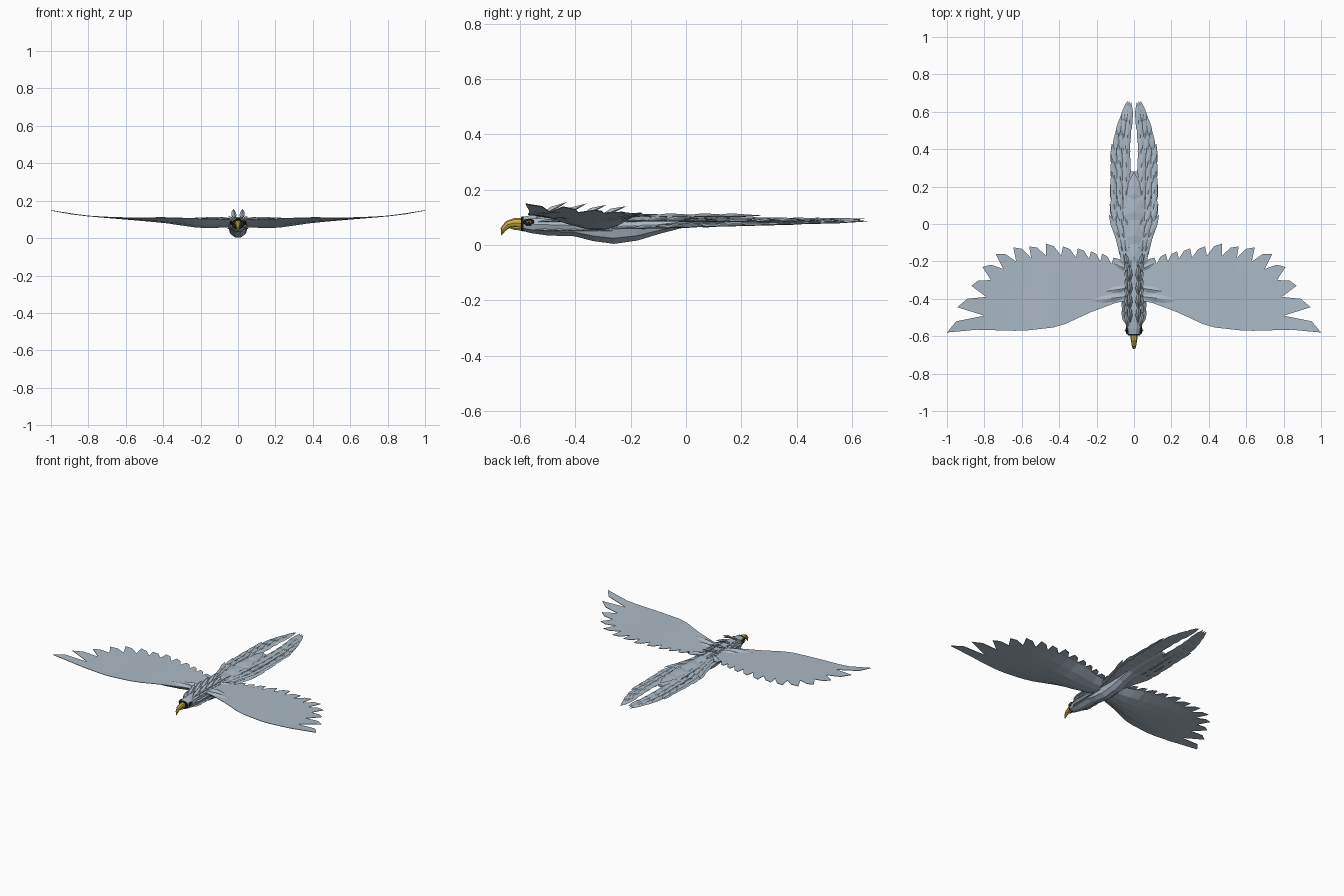
import bpy, bmesh, math
from mathutils import Vector

cube = bpy.data.objects.get("Cube")
if cube:
    bpy.data.objects.remove(cube)


def material(name, r, g, b):
    m = bpy.data.materials.new(name)
    m.use_nodes = True
    m.diffuse_color = (r, g, b, 1)
    node = m.node_tree.nodes["Principled BSDF"]
    node.inputs["Base Color"].default_value = (r, g, b, 1)
    node.inputs["Roughness"].default_value = 0.8
    return m


PLUMAGE = material("blue grey plumage", 0.41, 0.49, 0.56)
YELLOW = material("beak yellow", 0.6, 0.44, 0.06)
BLACK = material("mask black", 0.012, 0.012, 0.012)


def finish(name, bm, mat):
    bmesh.ops.recalc_face_normals(bm, faces=bm.faces)
    mesh = bpy.data.meshes.new(name)
    bm.to_mesh(mesh)
    bm.free()
    mesh.materials.append(mat)
    obj = bpy.data.objects.new(name, mesh)
    bpy.context.collection.objects.link(obj)
    return obj


def curve(points, x):
    """Piecewise linear lookup in (x, value) pairs."""
    if x <= points[0][0]:
        return points[0][1]
    for (a, va), (b, vb) in zip(points, points[1:]):
        if x <= b:
            return va + (vb - va) * (x - a) / (b - a)
    return points[-1][1]


def loft(name, stations, mat, sides=10):
    """Rings (y, z, half height, half width) swept along the middle plane."""
    bm = bmesh.new()
    rings = []
    centres = [Vector((0, s[0], s[1])) for s in stations]
    for i, (y, z, h, w) in enumerate(stations):
        tangent = centres[min(i + 1, len(centres) - 1)] - centres[max(i - 1, 0)]
        up = Vector((1, 0, 0)).cross(tangent).normalized()
        ring = []
        for k in range(sides):
            a = math.tau * k / sides
            ring.append(bm.verts.new(centres[i] + up * h * math.sin(a)
                                     + Vector((w * math.cos(a), 0, 0))))
        rings.append(ring)
    for p, q in zip(rings, rings[1:]):
        for k in range(sides):
            n = (k + 1) % sides
            bm.faces.new((p[k], p[n], q[n], q[k]))
    bm.faces.new(rings[0])
    bm.faces.new(rings[-1])
    return finish(name, bm, mat)


def feather(bm, base, tip, width, height):
    """Pointed leaf with a raised ridge above and a shallow keel below."""
    base, tip = Vector(base), Vector(tip)
    along = (tip - base).normalized()
    side = along.cross(Vector((0, 0, 1))).normalized()
    up = side.cross(along)

    def at(t, s):
        return bm.verts.new(base.lerp(tip, t) + side * s * width)

    ring = [at(0, 0), at(0.4, 1), at(0.75, 0.75), at(1, 0), at(0.75, -0.75), at(0.4, -1)]
    for lift in (height, -height / 2):
        apex = bm.verts.new(base.lerp(tip, 0.45) + up * lift)
        for a, b in zip(ring, ring[1:] + ring[:1]):
            bm.faces.new((a, b, apex))


# Body, from the head to the tail root
loft("body", [
    (-0.592, 0.076, 0.026, 0.032), (-0.56, 0.075, 0.034, 0.041),
    (-0.5, 0.073, 0.041, 0.047), (-0.4, 0.07, 0.041, 0.05),
    (-0.33, 0.061, 0.05, 0.052), (-0.26, 0.057, 0.056, 0.052),
    (-0.18, 0.062, 0.049, 0.05), (-0.1, 0.073, 0.035, 0.047),
    (0, 0.085, 0.021, 0.05), (0.15, 0.087, 0.015, 0.055),
    (0.28, 0.088, 0.008, 0.02)], PLUMAGE)

# Hooked beak, lower jaw and dark band behind them
loft("upper_beak", [
    (-0.585, 0.077, 0.02, 0.021), (-0.62, 0.08, 0.017, 0.017),
    (-0.645, 0.073, 0.014, 0.013), (-0.661, 0.056, 0.01, 0.009),
    (-0.668, 0.034, 0.001, 0.001)], YELLOW, 8)
loft("lower_beak", [
    (-0.585, 0.06, 0.01, 0.016), (-0.62, 0.06, 0.007, 0.01),
    (-0.638, 0.062, 0.002, 0.003)], YELLOW, 6)
loft("face_band", [
    (-0.597, 0.076, 0.026, 0.032), (-0.588, 0.076, 0.029, 0.035)], BLACK)

# Eyes: dark patch with a yellow iris and dark pupil
for sx, label in ((1, "left"), (-1, "right")):
    for part, mat, size, dx in (("eye_patch", BLACK, 0.021, 0),
                                ("iris", YELLOW, 0.01, 0.003),
                                ("pupil", BLACK, 0.005, 0.006)):
        bm = bmesh.new()
        bmesh.ops.create_uvsphere(bm, u_segments=10, v_segments=6, radius=1)
        for v in bm.verts:
            v.co = Vector((sx * (0.038 + dx) + v.co.x * 0.006,
                           -0.568 + v.co.y * size, 0.082 + v.co.z * size * 0.6))
        finish(label + "_" + part, bm, mat)

# Wings: chord strips from the leading edge to the notches, then feather tips
LEADING = [(0, -0.405), (0.08, -0.415), (0.24, -0.475), (0.4, -0.55), (0.6, -0.572), (0.85, -0.565)]
NOTCHES = [(0.05, -0.22), (0.12, -0.215), (0.18, -0.2), (0.24, -0.185), (0.31, -0.18),
           (0.39, -0.17), (0.47, -0.17), (0.55, -0.18), (0.63, -0.2), (0.7, -0.24),
           (0.765, -0.3), (0.79, -0.39), (0.8, -0.49)]
TIPS = [(0.11, -0.18), (0.17, -0.16), (0.23, -0.145), (0.3, -0.13), (0.38, -0.12), (0.47, -0.105),
        (0.56, -0.12), (0.645, -0.125), (0.74, -0.16), (0.81, -0.23), (0.87, -0.33), (0.945, -0.445)]
HEIGHT = [(0, 0.1), (0.2, 0.106), (0.4, 0.112), (0.6, 0.11), (0.8, 0.119), (0.9, 0.131), (1, 0.15)]
THICK = [(0, 0.04), (0.2, 0.052), (0.4, 0.028), (0.6, 0.008), (0.8, 0)]
ROWS = 5


def wing(name, sx):
    bm = bmesh.new()
    depth = {}

    def point(x, y, t=1.0):
        v = bm.verts.new((sx * x, y, curve(HEIGHT, x)))
        depth[(round(sx * x, 4), round(y, 4))] = 0.003 + curve(THICK, x) * math.sin(math.pi * t) ** 0.7 \
            if 0 < t < 1 else 0.003
        return v

    def chord(a, b, flat=False):
        pts = []
        for r in range(ROWS + 1):
            t = r / ROWS
            p = Vector(a).lerp(Vector(b), t)
            pts.append(point(p.x, p.y, 1.0 if flat else t))
        return pts

    chords = []
    for i, n in enumerate(NOTCHES):
        lx = 0.03 + 0.81 * i / (len(NOTCHES) - 1)
        chords.append(chord((lx, curve(LEADING, lx)), n))
    chords.append(chord((1, -0.58), (0.95, -0.52), True))
    for p, q in zip(chords, chords[1:]):
        for r in range(ROWS):
            bm.faces.new((p[r], q[r], q[r + 1], p[r + 1]))
    for i, tip in enumerate(TIPS):
        a, t = Vector(NOTCHES[i]), Vector(tip)
        d = t - a
        bulge = a.lerp(t, 0.6) + Vector((-d.y, d.x)) * 0.15
        bm.faces.new((chords[i][-1], chords[i + 1][-1], point(*t), point(*bulge)))
    # Thicken downwards by the stored depth
    out = bmesh.ops.extrude_face_region(bm, geom=bm.faces[:])
    for v in out["geom"]:
        if isinstance(v, bmesh.types.BMVert):
            v.co.z -= depth.get((round(v.co.x, 4), round(v.co.y, 4)), 0.003)
    finish(name, bm, PLUMAGE)


wing("left_wing", 1)
wing("right_wing", -1)

# Shoulder plates over the wing roots
bm = bmesh.new()
for s in (1, -1):
    feather(bm, (s * 0.02, -0.385, 0.1), (s * 0.23, -0.41, 0.109), 0.022, 0.01)
    feather(bm, (s * 0.02, -0.34, 0.1), (s * 0.15, -0.36, 0.107), 0.018, 0.01)
    feather(bm, (s * 0.02, -0.25, 0.1), (s * 0.11, -0.21, 0.105), 0.015, 0.008)
finish("shoulder_feathers", bm, PLUMAGE)

# Raised crest rows and flatter neck feathers
bm = bmesh.new()
for s in (1, -1):
    for k in range(4):
        y = -0.43 + 0.072 * k
        feather(bm, (s * 0.02, y - 0.1, 0.103), (s * 0.025, y, 0.155 - 0.005 * k), 0.014, 0.012)
    for k in range(8):
        y = -0.47 + 0.045 * k
        feather(bm, (s * 0.03, y - 0.08, 0.098), (s * 0.047, y, 0.118), 0.012, 0.007)
        feather(bm, (s * 0.042, y - 0.07, 0.082), (s * 0.064, y + 0.015, 0.09), 0.012, 0.007)
    for k in range(5):
        y = -0.48 + 0.05 * k
        feather(bm, (s * 0.036, y - 0.07, 0.055), (s * 0.053, y + 0.02, 0.05), 0.012, 0.006)
finish("neck_feathers", bm, PLUMAGE)

# Tail: overlapping rows in two layers, narrowing to the end
SPREAD = [(-0.3, 0.045), (-0.15, 0.055), (-0.05, 0.09), (0.06, 0.138), (0.2, 0.115),
          (0.42, 0.122), (0.56, 0.078), (0.66, 0.035)]
bm = bmesh.new()
for s in (1, -1):
    for layer in (0, 1):
        for row in range(11):
            for f in (0.4, 0.7, 1):
                y = -0.1 + 0.076 * row - 0.02 * layer - 0.012 * (1 - f)
                x = curve(SPREAD, y) * f
                bx = max(curve(SPREAD, y - 0.17) * f * 0.78, 0.022)
                drop = layer * 0.026 * (1 - max(y, 0) / 0.7)
                z = 0.105 - 0.014 * f - drop - 0.008 * max(y, 0)
                feather(bm, (s * bx, y - 0.19, z - 0.006), (s * x, y, z), 0.018, 0.007)
    feather(bm, (s * 0.04, 0, 0.088), (s * 0.045, 0.55, 0.09), 0.028, 0.008)
finish("tail_feathers", bm, PLUMAGE)

# Broad plates along the middle of the rump
bm = bmesh.new()
for y, length, width in ((-0.27, 0.2, 0.036), (-0.17, 0.24, 0.042), (-0.05, 0.25, 0.05), (0.06, 0.22, 0.04)):
    feather(bm, (0, y, 0.101), (0, y + length, 0.106), width, 0.011)
finish("rump_feathers", bm, PLUMAGE)
